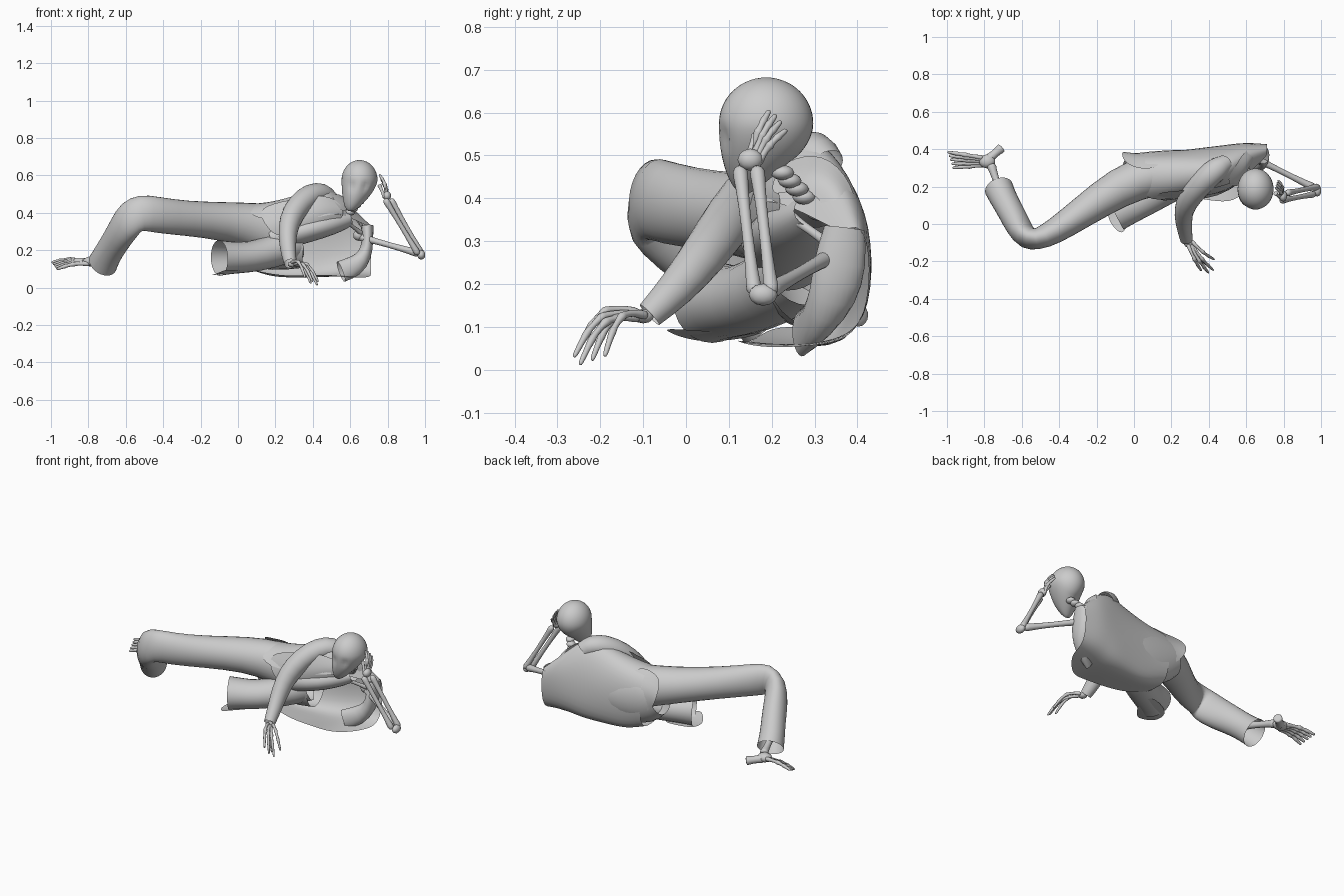
import bpy, bmesh, math
from mathutils import Vector as V


def finish(name, bm, sub=0):
    bmesh.ops.recalc_face_normals(bm, faces=bm.faces)
    me = bpy.data.meshes.new(name)
    bm.to_mesh(me)
    bm.free()
    ob = bpy.data.objects.new(name, me)
    bpy.context.collection.objects.link(ob)
    for p in me.polygons:
        p.use_smooth = True
    if sub:
        ob.modifiers.new("smooth", "SUBSURF").levels = sub
        ob.modifiers["smooth"].render_levels = sub
    return ob


def tube(name, pts, n=12, caps=False, up=(0, 0, 1), sub=1):
    """Loft elliptical rings (x, y, z, side radius, up radius) along a path."""
    bm = bmesh.new()
    P = [V(p[:3]) for p in pts]
    rings = []
    for i, p in enumerate(pts):
        t = (P[min(i + 1, len(P) - 1)] - P[max(i - 1, 0)]).normalized()
        u = V(up) if abs(t.dot(V(up))) < 0.97 else V((0, 1, 0))
        s = t.cross(u).normalized()
        u = s.cross(t)
        rb = p[4] if len(p) > 4 else p[3]
        rings.append([bm.verts.new(P[i] + s * p[3] * math.cos(a) + u * rb * math.sin(a))
                      for a in (2 * math.pi * k / n for k in range(n))])
    for a, b in zip(rings, rings[1:]):
        for k in range(n):
            bm.faces.new((a[k], a[(k + 1) % n], b[(k + 1) % n], b[k]))
    if caps:
        bm.faces.new(rings[0])
        bm.faces.new(rings[-1])
    return finish(name, bm, sub)


def sheet(name, rows, sub=2):
    """Cloth sheet from rows of points."""
    bm = bmesh.new()
    g = [[bm.verts.new(p) for p in r] for r in rows]
    for a, b in zip(g, g[1:]):
        for k in range(len(a) - 1):
            bm.faces.new((a[k], a[k + 1], b[k + 1], b[k]))
    return finish(name, bm, sub)


def bone(name, a, b, r, knob=1.6):
    a, b = V(a), V(b)
    prof = [(0, .6), (.04, knob), (.12, 1.2), (.5, .9), (.88, 1.2), (.96, knob), (1, .6)]
    return tube(name, [(*a.lerp(b, t), r * k) for t, k in prof], 8, True)


def digits(name, wrist, tips, arch, r=.011, spread=.36):
    """Fan of finger or toe bones from the wrist to each tip, bowed by arch."""
    w, mid = V(wrist), sum((V(t) for t in tips), V()) / len(tips)
    for i, t in enumerate(tips):
        t = V(t)
        a = w + (t - mid) * spread
        pts = []
        for s, k in [(0, .8), (.05, 1.2), (.25, .7), (.44, .8), (.49, 1.2), (.54, .8),
                     (.68, .65), (.74, 1), (.8, .7), (.95, .65), (1, .4)]:
            pts.append((*(a.lerp(t, s) + V(arch) * math.sin(math.pi * s)), r * k))
        tube(f"{name}_{i}", pts, 6, True)


def ball(name, c, r, sub=2):
    bm = bmesh.new()
    bmesh.ops.create_icosphere(bm, subdivisions=sub, radius=1)
    for v in bm.verts:
        v.co = V(c) + V([v.co[i] * r[i] for i in range(3)])
    return finish(name, bm)


# Skull: round cranium, with the front lower half drawn down into a chin
bm = bmesh.new()
bmesh.ops.create_uvsphere(bm, u_segments=40, v_segments=28, radius=1)
for v in bm.verts:
    x, y, z = v.co
    t = max(0, -z) ** 1.6
    front = max(0, -y)
    socket = sum(math.exp(-((x - s) ** 2 + (z + .25) ** 2) / .03) for s in (-.38, .38)) * front
    face = min(1, max(0, .75 - y * 1.5))
    v.co = (.65 + .096 * x * (1 - .2 * t) - .05 * t * face,
            .187 + .11 * y * (1 - .1 * t) - .035 * t * face + .012 * socket,
            .575 + z * .107 - .065 * t * face)
finish("skull", bm)

# Neck vertebrae
for i in range(6):
    c = V((.65, .225, .46)).lerp(V((.565, .31, .365)), i / 5)
    ball(f"vertebra_{i}", c, (.027, .028, .018))

# Propping arm, bare bones
bone("upper_arm_bone", (.64, .355, .275), (.97, .19, .182), .017)
bone("forearm_bone_a", (.985, .2, .175), (.815, .165, .475), .014)
bone("forearm_bone_b", (.965, .16, .175), (.785, .125, .475), .014)
ball("elbow", (.98, .18, .175), (.022, .034, .026))
ball("propping_wrist", (.797, .15, .49), (.022, .03, .026))
digits("propping_finger", (.79, .16, .49), [(.755, .195, .605), (.76, .21, .595),
       (.765, .222, .58), (.77, .235, .56)], (.012, -.005, .004), .012)
bone("propping_thumb", (.785, .14, .48), (.755, .165, .55), .009)
bone("collar_bone", (.57, .24, .36), (.66, .34, .29), .011)
ball("shoulder_joint", (.645, .35, .28), (.03, .03, .03))

# Resting hand
ball("resting_wrist", (.29, -.1, .125), (.025, .026, .017))
digits("resting_finger", (.3, -.105, .125), [(.36, -.25, .05), (.4, -.262, .028),
       (.425, -.248, .01), (.43, -.19, .03), (.39, -.22, .02)], (0, -.01, .045), .012, .3)

# Foot bones
bone("shin_bone", (-.7, .12, .2), (-.765, .32, .15), .02, 1.5)
bone("heel_bone", (-.78, .345, .135), (-.705, .41, .125), .024, 1.2)
ball("ankle", (-.785, .335, .14), (.045, .038, .028))
digits("toe", (-.8, .335, .135), [(-.97 - .007 * i, y, .098 + .009 * i) for i, y in
       enumerate((.3, .322, .345, .365, .385))], (0, 0, .012), .015, .45)

# Trousers: upper leg with sharply bent knee, one continuous tube
tube("upper_trouser_leg", [(.28, .28, .28, .1, .15), (.1, .27, .33, .12, .13),
     (-.08, .2, .355, .11, .105), (-.28, .06, .37, .085, .095), (-.43, -.045, .388, .07, .1),
     (-.52, -.085, .405, .06, .1), (-.575, -.08, .375, .065, .105), (-.62, -.01, .305, .072, .095),
     (-.66, .07, .24, .072, .085), (-.70, .14, .175, .075, .08), (-.722, .19, .13, .08, .088)], 14)

# Trousers: short empty lower leg with flared opening
tube("lower_trouser_leg", [(.3, .27, .24, .1, .1), (.17, .2, .185, .1, .09),
     (.05, .13, .16, .095, .085), (-.04, .09, .16, .1, .09), (-.1, .06, .158, .105, .1)], 12)
sheet("lower_leg_flare", [[(.03, .06, .09), (.03, .12, .08), (.03, .19, .09)],
      [(-.05, -.03, .095), (-.06, .06, .07), (-.07, .16, .08)],
      [(-.07, -.06, .095), (-.145, .02, .062), (-.14, .12, .07)]])
tube("hips", [(-.03, .3, .31, .08, .11), (.06, .28, .28, .11, .17), (.2, .28, .25, .12, .17),
     (.34, .29, .25, .11, .15)], 14)

# Shirt inside the open jacket
tube("shirt", [(.18, .24, .26, .09, .08), (.3, .23, .29, .11, .07), (.43, .25, .325, .11, .07),
     (.54, .29, .355, .08, .06), (.6, .3, .37, .05, .04)], 14)

# Jacket body: sheet wrapping over the top, down the back and onto the floor
jacket = [
    (.06, [(.13, .38), (.2, .45), (.32, .45), (.38, .35), (.385, .22), (.35, .1), (.27, .1), (.2, .1)]),
    (.18, [(.13, .36), (.19, .46), (.33, .46), (.385, .35), (.39, .2), (.36, .05), (.27, .055), (.16, .07)]),
    (.32, [(.15, .36), (.2, .49), (.32, .51), (.39, .38), (.41, .22), (.38, .05), (.27, .055), (.14, .06)]),
    (.45, [(.16, .38), (.22, .54), (.31, .57), (.395, .43), (.425, .25), (.41, .06), (.28, .05), (.12, .07)]),
    (.53, [(.19, .4), (.25, .47), (.32, .53), (.405, .43), (.435, .27), (.42, .08), (.29, .055), (.12, .065)]),
    (.61, [(.27, .37), (.31, .41), (.37, .44), (.42, .38), (.44, .28), (.43, .11), (.34, .06), (.18, .05)]),
    (.71, [(.36, .32), (.38, .33), (.4, .335), (.42, .31), (.43, .24), (.42, .13), (.38, .07), (.3, .055)]),
]
sheet("jacket_body", [[(x, y, z) for y, z in row] for x, row in jacket])

# Lapels and upper front panel
sheet("upper_front_panel", [[(.1, .17, .43), (.14, .12, .34), (.2, .13, .27)],
      [(.28, .18, .47), (.3, .13, .37), (.31, .15, .28)],
      [(.44, .19, .5), (.46, .15, .41), (.44, .17, .32)],
      [(.53, .23, .47), (.56, .21, .42), (.57, .23, .37)]])
sheet("collar", [[(.49, .23, .49), (.53, .2, .44), (.56, .2, .4)],
      [(.55, .32, .51), (.6, .29, .47), (.6, .27, .43)],
      [(.59, .39, .44), (.64, .37, .42), (.63, .33, .39)],
      [(.64, .41, .33), (.69, .37, .31), (.66, .33, .3)]])

# Hem flap at the back of the hips
sheet("jacket_tail", [[(.14, .3, .46), (.16, .385, .36), (.17, .385, .22)],
      [(.03, .29, .45), (.03, .38, .37), (.04, .375, .22)],
      [(-.06, .33, .43), (-.07, .4, .34), (-.02, .37, .25)]])

# Sleeve of the arm resting in front
tube("front_sleeve", [(.48, .32, .47, .05, .06), (.45, .3, .505, .065, .062), (.39, .25, .5, .068, .066),
     (.32, .175, .44, .066, .066), (.275, .105, .36, .06, .064), (.262, .045, .27, .05, .056),
     (.27, -.025, .185, .042, .045), (.28, -.085, .128, .034, .034)], 14)

# Slack sleeve lying under the propping arm
tube("slack_sleeve", [(.69, .37, .33, .035, .05), (.695, .36, .25, .03, .065), (.68, .345, .17, .04, .06),
     (.63, .31, .115, .06, .045), (.55, .27, .085, .06, .025)], 12, up=(0, 1, 0))
